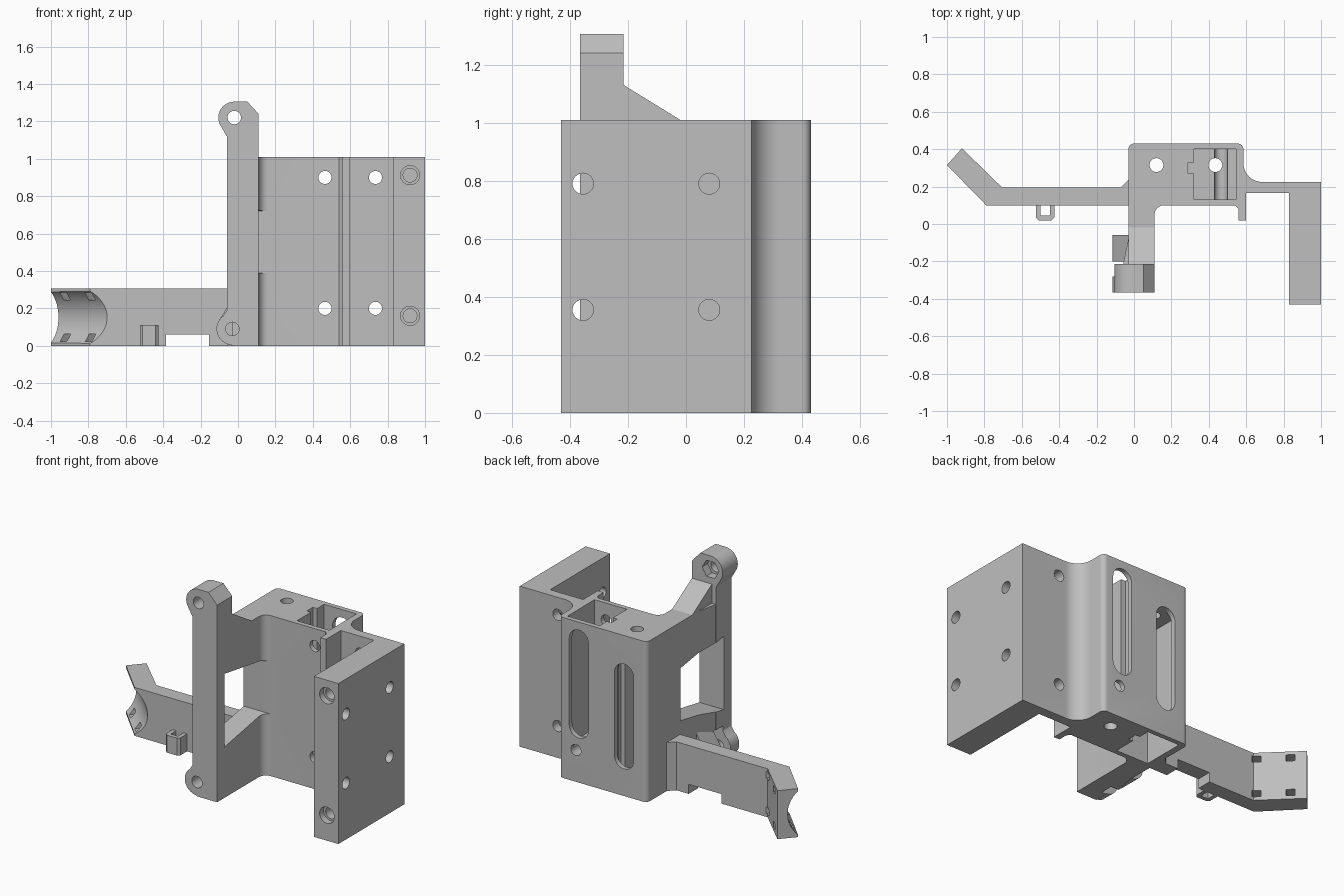
import bpy, bmesh, math
from mathutils import Matrix

if "Cube" in bpy.data.objects:
    bpy.data.objects.remove(bpy.data.objects["Cube"])

grey = bpy.data.materials.new("grey_plastic")
grey.diffuse_color = (0.52, 0.52, 0.52, 1)
grey.use_nodes = True
grey.node_tree.nodes["Principled BSDF"].inputs["Base Color"].default_value = grey.diffuse_color


def arc(cx, cy, r, a0, a1, n=12):
    return [(cx + r * math.cos(math.radians(a0 + (a1 - a0) * i / n)),
             cy + r * math.sin(math.radians(a0 + (a1 - a0) * i / n))) for i in range(n + 1)]


def circle(cx, cy, r, n=32):
    return arc(cx, cy, r, 0, 360, n)[:-1]


def rect(x0, x1, y0, y1):
    return [(x0, y0), (x1, y0), (x1, y1), (x0, y1)]


def prism(name, pts, axis, a, b, matrix=None):
    """Extrude a closed profile along an axis from a to b."""
    place = {'x': lambda u, v, w: (w, u, v), 'y': lambda u, v, w: (u, w, v),
             'z': lambda u, v, w: (u, v, w)}[axis]
    bm = bmesh.new()
    lo = [bm.verts.new(place(u, v, a)) for u, v in pts]
    hi = [bm.verts.new(place(u, v, b)) for u, v in pts]
    bm.faces.new(lo)
    bm.faces.new(hi)
    for i in range(len(pts)):
        j = (i + 1) % len(pts)
        bm.faces.new((lo[i], lo[j], hi[j], hi[i]))
    bmesh.ops.recalc_face_normals(bm, faces=bm.faces)
    if matrix:
        bm.transform(matrix)
    me = bpy.data.meshes.new(name)
    bm.to_mesh(me)
    bm.free()
    me.materials.append(grey)
    ob = bpy.data.objects.new(name, me)
    bpy.context.collection.objects.link(ob)
    return ob


def combine(ob, other, op='DIFFERENCE'):
    """Apply a boolean and remove the helper."""
    mod = ob.modifiers.new("bool", 'BOOLEAN')
    mod.object, mod.operation, mod.solver = other, op, 'EXACT'
    bpy.context.view_layer.update()
    me = bpy.data.meshes.new_from_object(ob.evaluated_get(bpy.context.evaluated_depsgraph_get()))
    ob.modifiers.clear()
    ob.data = me
    bpy.data.objects.remove(other)


def cut(ob, pts, axis, a, b, matrix=None):
    combine(ob, prism("cutter", pts, axis, a, b, matrix))


# Main block with side wall, thin fin and L-shaped flange
outline = ([(-.055, -.25), (.11, -.25)] + arc(.16, .05, .05, 180, 90, 8)
           + [(.54, .10), (.56, .08), (.56, .02), (.60, .02), (.60, .165), (.83, .165),
              (.83, -.43), (1, -.43), (1, .225)]
           + arc(.685, .325, .10, 270, 180, 14) + arc(.555, .40, .03, 0, 90, 8)
           + arc(0, .40, .03, 90, 180, 8) + [(-.03, -.08), (-.055, -.2)])
body = prism("carriage_body", outline, 'z', 0, 1.01)

# Upright bar with a rounded hinge eye at each end
bar = ([(-.03, 0), (.11, 0), (.11, 1.24), (.05, 1.305)] + arc(-.02, 1.22, .085, 90, 205, 16)
       + [(-.06, 1.12), (-.06, .19)] + arc(-.03, .09, .085, 125, 265, 16))
combine(body, prism("bar", bar, 'y', -.365, -.215), 'UNION')

# Sloped gusset behind the bar
gusset = [(-.25, .95), (-.25, 1.13), (-.215, 1.13), (-.02, 1.01), (-.02, .95)]
combine(body, prism("gusset", gusset, 'x', -.03, .11), 'UNION')

# Rear lower hinge lug
lug = arc(-.03, .09, .085, 150, 270, 14) + [(.05, .005), (.05, .25), (-.03, .25)]
combine(body, prism("lug", lug, 'y', -.20, -.06), 'UNION')

# Window between bar and block, and the gap between the lower lugs
cut(body, [(-.29, .32), (.10, .39), (.10, .72), (-.29, .78)], 'x', -.2, .3)
cut(body, rect(-.2, 0, -.1, .22), 'y', -.28, -.20)

# Hinge eyes and nut trap
cut(body, circle(-.02, 1.22, .036), 'y', -.5, 0)
cut(body, circle(-.02, 1.22, .058, 6), 'y', -.27, -.1)
cut(body, circle(-.03, .09, .036), 'y', -.5, 0)

# Two belt pockets with side notch, screw hole and rear slot
for cx, s, z0, z1, s0, s1 in ((.435, -1, .20, 1.1, .28, .96), (.12, 1, -.1, .83, .17, .83)):
    pocket = [(cx - s * .11, .13), (cx + s * .115, .13), (cx + s * .115, .27),
              (cx + s * .145, .27), (cx + s * .145, .33), (cx + s * .115, .33),
              (cx + s * .115, .40), (cx - s * .11, .40)]
    cut(body, pocket, 'z', z0, z1)
    cut(body, circle(cx, .315, .037), 'z', -.1, 1.1)
    slot = arc(cx + .01, s1 - .067, .067, 0, 180) + arc(cx + .01, s0 + .067, .067, 180, 360)
    cut(body, slot, 'y', .30, .6)

# Through holes from the front, side holes and deep front bores
for z in (.20, .90):
    for x in (.465, .735):
        cut(body, circle(x, z, .035), 'y', 0, .6)
for z in (.355, .79):
    for y in (-.355, .08):
        cut(body, circle(y, z, .036), 'x', .7, 1.2)
for z in (.16, .912):
    cut(body, circle(.92, z, .051), 'y', -.6, -.39)
    cut(body, circle(.92, z, .037), 'y', -.6, -.10)

# Side arm with an angled end
arm_outline = [(-.01, .10), (-.01, .235), (-.03, .235), (-.07, .195), (-.705, .195),
               (-.92, .405), (-1, .315), (-.79, .10)]
arm = prism("side_arm", arm_outline, 'z', 0, .305)
cut(arm, rect(-.385, -.155, -.1, .06), 'y', 0, .4)

# Round cradle and four tie slots, in a frame aligned to the angled end
s = math.sqrt(.5)
frame = Matrix(((-s, 0, -s, -.79), (-s, 0, s, .10), (0, 1, 0, 0), (0, 0, 0, 1)))
cut(arm, circle(.12, .152, .184, 64), 'z', -.4, .6, frame)
for t in (.025, .215):
    for z in (.042, .265):
        cut(arm, rect(-.25, .1, z - .02, z + .02), 'z', t - .025, t + .025, frame)

# Small cable loop on the arm
loop = [(-.525, .11), (-.525, .035), (-.51, .02), (-.44, .02), (-.425, .035), (-.425, .11),
        (-.45, .11), (-.45, .045), (-.50, .045), (-.50, .11)]
clip = prism("cable_loop", loop, 'z', 0, .11)

for ob in (body, arm, clip):
    bpy.ops.object.select_all(action='DESELECT')
    ob.select_set(True)
    bpy.context.view_layer.objects.active = ob
    bpy.ops.object.shade_smooth_by_angle(angle=math.radians(30))
